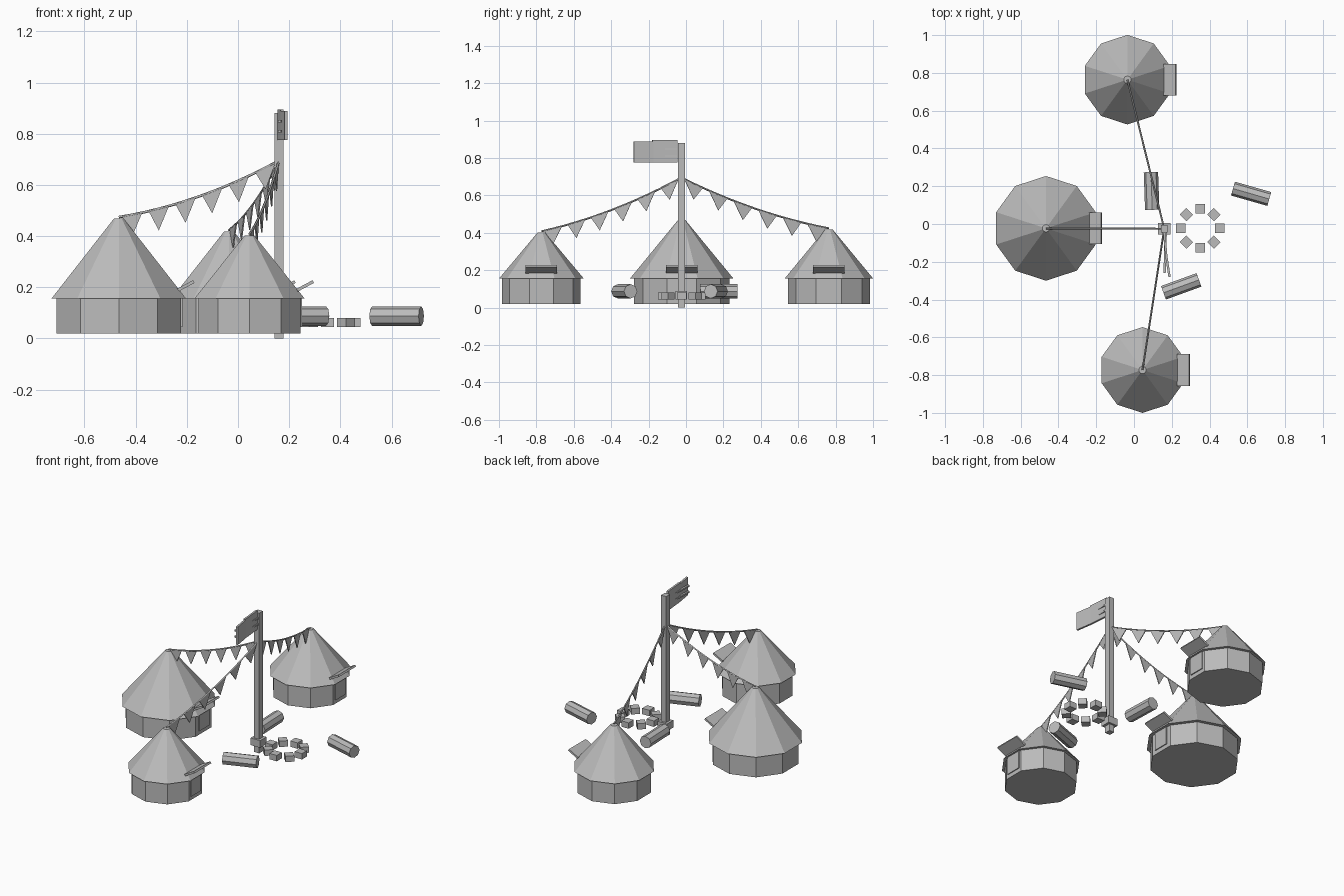
import bpy
import bmesh
from math import radians, cos, sin, tau
from mathutils import Matrix, Vector

cube = bpy.data.objects.get("Cube")
if cube:
    bpy.data.objects.remove(cube, do_unlink=True)

grey = bpy.data.materials.new("plain grey")
grey.use_nodes = True
grey.diffuse_color = (0.5, 0.5, 0.5, 1)
grey.node_tree.nodes["Principled BSDF"].inputs["Base Color"].default_value = (0.5, 0.5, 0.5, 1)


def finish(name, bm):
    bmesh.ops.recalc_face_normals(bm, faces=bm.faces)
    mesh = bpy.data.meshes.new(name)
    bm.to_mesh(mesh)
    bm.free()
    mesh.materials.append(grey)
    obj = bpy.data.objects.new(name, mesh)
    bpy.context.collection.objects.link(obj)
    return obj


def box(name, loc, size, turn=0, tilt=0):
    bm = bmesh.new()
    mat = (Matrix.Translation(loc) @ Matrix.Rotation(turn, 4, "Z")
           @ Matrix.Rotation(tilt, 4, "Y") @ Matrix.Diagonal((*size, 1)))
    bmesh.ops.create_cube(bm, size=1, matrix=mat)
    return finish(name, bm)


def frustum(name, x, y, z0, z1, r0, r1, sides=10):
    """Closed tapered drum with a flat side facing +x."""
    bm = bmesh.new()
    rings = []
    for z, r in ((z0, r0), (z1, r1)):
        angles = [tau * (i + 0.5) / sides for i in range(sides)]
        rings.append([bm.verts.new((x + r * cos(a), y + r * sin(a), z)) for a in angles])
    for ring in rings:
        bm.faces.new(ring)
    for i in range(sides):
        j = (i + 1) % sides
        bm.faces.new((rings[0][i], rings[0][j], rings[1][j], rings[1][i]))
    return finish(name, bm)


def prism(name, outline, thickness):
    """Flat outline given thickness to both sides of its plane."""
    bm = bmesh.new()
    pts = [Vector(p) for p in outline]
    n = (pts[1] - pts[0]).cross(pts[2] - pts[0]).normalized() * thickness / 2
    front = [bm.verts.new(p + n) for p in pts]
    back = [bm.verts.new(p - n) for p in pts]
    bm.faces.new(front)
    bm.faces.new(back[::-1])
    for i in range(len(pts)):
        j = (i + 1) % len(pts)
        bm.faces.new((front[i], back[i], back[j], front[j]))
    return finish(name, bm)


def bunting(name, start, end, count=6, sag=0.03):
    """Sagging rope with a row of hanging pennants."""
    start, end = Vector(start), Vector(end)

    def at(t):
        return start.lerp(end, t) - Vector((0, 0, 4 * sag * t * (1 - t)))

    curve = bpy.data.curves.new(name + "_rope", "CURVE")
    curve.dimensions = "3D"
    curve.bevel_depth = 0.005
    curve.bevel_resolution = 0
    curve.use_fill_caps = True
    spline = curve.splines.new("POLY")
    spline.points.add(12)
    for i, p in enumerate(spline.points):
        p.co = (*at(i / 12), 1)
    curve.materials.append(grey)
    bpy.context.collection.objects.link(bpy.data.objects.new(name + "_rope", curve))
    for i in range(count):
        t = (i + 0.5) / count
        half = 0.38 / count
        tip = at(t) - Vector((0, 0, 0.085))
        prism(f"{name}_pennant_{i + 1}", (at(t - half), at(t + half), tip), 0.005)


# Tents: drum wall, cone roof, door plate and raised awning
tents = {
    "large_tent": (-0.466, -0.023, 0.277, 0.468),
    "back_tent": (-0.035, 0.764, 0.237, 0.418),
    "front_tent": (0.045, -0.773, 0.227, 0.402),
}
mast_x, mast_y = 0.16, -0.025
for name, (x, y, r, top) in tents.items():
    wall_r = r * 0.924
    wall_x = x + wall_r * cos(tau / 20)
    frustum(name + "_wall", x, y, 0.02, 0.157, wall_r, wall_r)
    frustum(name + "_roof", x, y, 0.155, top, r, 0.02)
    box(name + "_door", (wall_x, y, 0.105), (0.012, 0.1, 0.12))
    box(name + "_awning", (wall_x + 0.018, y, 0.205), (0.072, 0.168, 0.012), tilt=radians(-28))
    bunting(name + "_bunting", (mast_x, mast_y, 0.695), (x, y, top + 0.006))

# Mast with collar
box("mast", (mast_x, mast_y, 0.44), (0.035, 0.038, 0.88))
box("mast_collar", (mast_x, mast_y, 0.066), (0.066, 0.062, 0.045))

# Two-part flag blown towards the front, with raised stripes
for part, (xa, ya, xb, yb, low, high) in {
    "flag_inner": (0.16, -0.045, 0.172, -0.18, 0.775, 0.895),
    "flag_outer": (0.172, -0.175, 0.188, -0.28, 0.775, 0.888),
    "flag_stripe_upper": (0.168, -0.045, 0.162, -0.26, 0.843, 0.853),
    "flag_stripe_lower": (0.168, -0.045, 0.162, -0.26, 0.805, 0.815),
}.items():
    prism(part, ((xa, ya, low), (xb, yb, low), (xb, yb, high), (xa, ya, high)), 0.012)

# Fire ring of stones
for i in range(8):
    a = tau * i / 8
    box(f"fire_stone_{i + 1}", (0.35 + 0.103 * cos(a), -0.023 + 0.103 * sin(a), 0.062),
        (0.05, 0.05, 0.037), turn=a)

# Log seats
for i, (x, y, deg) in enumerate(((0.093, 0.175, 92), (0.62, 0.16, -16), (0.25, -0.33, 20))):
    bm = bmesh.new()
    mat = (Matrix.Translation((x, y, 0.087)) @ Matrix.Rotation(radians(deg), 4, "Z")
           @ Matrix.Rotation(radians(90), 4, "Y"))
    bmesh.ops.create_cone(bm, cap_ends=True, segments=8, radius1=0.038, radius2=0.038,
                          depth=0.2, matrix=mat)
    finish(f"log_seat_{i + 1}", bm)
